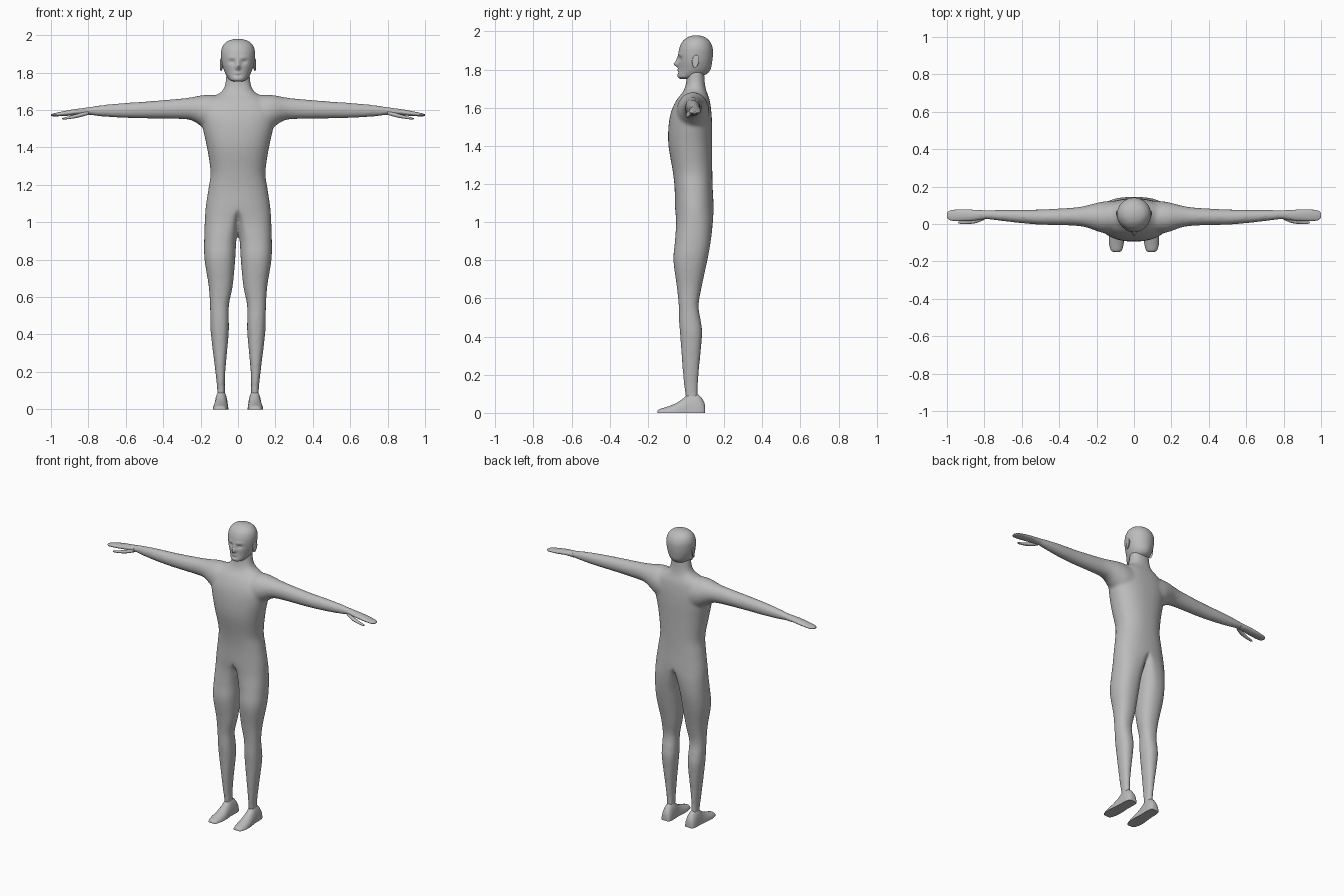
import bpy, bmesh, math

skin = bpy.data.materials.new("plain grey")
skin.diffuse_color = (0.5, 0.5, 0.5, 1)


def smooth_rows(rows, n):
    """Catmull-Rom interpolation between section rows."""
    out = []
    for i in range(len(rows) - 1):
        a, b = rows[max(i - 1, 0)], rows[i]
        c, d = rows[i + 1], rows[min(i + 2, len(rows) - 1)]
        for k in range(n):
            t = k / n
            out.append([0.5 * (2 * q + (r - p) * t + (2 * p - 5 * q + 4 * r - s) * t * t
                               + (3 * q - p - 3 * r + s) * t ** 3)
                        for p, q, r, s in zip(a, b, c, d)])
    return out + [list(rows[-1])]


def loft(bm, rows, section, segs=32, n=4):
    """Skin rings made by section(row, cos, sin) and cap both ends."""
    rings = []
    for row in smooth_rows(rows, n):
        rings.append([bm.verts.new(section(row, math.cos(2 * math.pi * k / segs),
                                           math.sin(2 * math.pi * k / segs)))
                      for k in range(segs)])
    for r0, r1 in zip(rings, rings[1:]):
        for k in range(segs):
            j = (k + 1) % segs
            bm.faces.new((r0[k], r0[j], r1[j], r1[k]))
    bm.faces.new(rings[0][::-1])
    bm.faces.new(rings[-1])


def mirror_all(bm):
    geo = bmesh.ops.duplicate(bm, geom=bm.verts[:] + bm.edges[:] + bm.faces[:])["geom"]
    for v in geo:
        if isinstance(v, bmesh.types.BMVert):
            v.co.x *= -1
    bmesh.ops.reverse_faces(bm, faces=[f for f in geo if isinstance(f, bmesh.types.BMFace)])


def finish(bm, name, angle=60):
    bmesh.ops.recalc_face_normals(bm, faces=bm.faces)
    mesh = bpy.data.meshes.new(name)
    bm.to_mesh(mesh)
    bm.free()
    ob = bpy.data.objects.new(name, mesh)
    bpy.context.collection.objects.link(ob)
    mesh.materials.append(skin)
    bpy.ops.object.select_all(action='DESELECT')
    ob.select_set(True)
    bpy.context.view_layer.objects.active = ob
    bpy.ops.object.shade_smooth_by_angle(angle=math.radians(angle))
    return ob


def power(v, p):
    return math.copysign(abs(v) ** p, v)


# Half torso with leg: z, inner x, split x, outer x, front y, back y
HALF_BODY = [
    (0.04, .070, .090, .112, .005, .070), (0.10, .070, .090, .111, -.005, .062),
    (0.20, .068, .093, .121, -.016, .066), (0.40, .050, .096, .145, -.030, .084),
    (0.47, .049, .097, .148, -.036, .080), (0.56, .048, .098, .150, -.038, .066),
    (0.66, .028, .094, .157, -.048, .082), (0.80, .015, .095, .179, -.066, .112),
    (0.90, .009, .085, .181, -.058, .130), (1.00, -.004, .05, .178, -.052, .141),
    (1.08, -.006, .0, .173, -.058, .145), (1.18, -.006, .0, .158, -.060, .140),
    (1.27, -.006, .0, .147, -.070, .138), (1.40, -.006, .0, .166, -.092, .137),
    (1.50, -.006, .0, .188, -.092, .137), (1.58, -.006, .0, .200, -.078, .133),
    (1.64, -.006, .0, .175, -.050, .124), (1.675, -.006, .0, .125, -.022, .112),
    (1.70, -.006, .0, .086, -.008, .104), (1.74, -.006, .0, .068, .002, .098),
    (1.80, -.006, .0, .062, .005, .095)]


def body_section(r, c, s):
    z, xi, xs, xo, y0, y1 = r
    x = xs + (power(c, .85) * (xo - xs) if c > 0 else power(c, .85) * (xs - xi))
    return x, (y0 + y1) / 2 + power(s, .9) * (y1 - y0) / 2, z


# Arm: x, bottom z, top z, front y, back y
ARM = [(.08, 1.46, 1.675, -.05, .125), (.15, 1.48, 1.682, -.05, .122),
       (.20, 1.515, 1.678, -.038, .113), (.25, 1.545, 1.668, -.020, .100),
       (.32, 1.552, 1.660, -.009, .088), (.50, 1.555, 1.645, -.004, .078),
       (.62, 1.558, 1.637, .006, .077), (.74, 1.566, 1.625, .020, .075),
       (.79, 1.573, 1.617, .026, .073), (.84, 1.577, 1.610, .026, .074)]


def limb_section(r, c, s):
    x, z0, z1, y0, y1 = r
    return x, (y0 + y1) / 2 + c * (y1 - y0) / 2, (z0 + z1) / 2 + s * (z1 - z0) / 2


# Body: torso, legs and arms fused into one smooth skin
bm = bmesh.new()
loft(bm, HALF_BODY, body_section, 40)
loft(bm, ARM, limb_section, 28)
mirror_all(bm)
body = finish(bm, "body")
rem = body.modifiers.new("fuse", 'REMESH')
rem.mode = 'VOXEL'
rem.voxel_size = 0.009
rem.use_smooth_shade = True
sm = body.modifiers.new("soften", 'SMOOTH')
sm.factor, sm.iterations = 0.5, 8

# Hands: palm with fingers held together, one lower finger, and a thumb
PALM = [(.80, 1.573, 1.614, .026, .073), (.86, 1.574, 1.606, .018, .076),
        (.90, 1.570, 1.600, .016, .078), (.95, 1.567, 1.590, .016, .077),
        (.985, 1.566, 1.582, .020, .072), (1.0, 1.569, 1.577, .034, .058)]
THUMB = [(.80, 1.574, 1.594, .022, .050), (.85, 1.560, 1.582, .004, .030),
         (.90, 1.552, 1.568, .000, .020), (.93, 1.549, 1.560, .001, .016),
         (.94, 1.551, 1.556, .005, .011)]
bm = bmesh.new()
loft(bm, PALM, limb_section, 20)
loft(bm, THUMB, limb_section, 14)
mirror_all(bm)
finish(bm, "hands")

# Feet: y, half width, top height, centre x
FOOT = [(.100, .018, .035, .088), (.092, .028, .062, .088), (.065, .033, .095, .089),
        (.020, .033, .105, .090), (-.010, .034, .080, .091), (-.050, .038, .052, .092),
        (-.100, .037, .032, .094), (-.138, .028, .020, .094), (-.149, .016, .012, .094)]


def foot_section(r, c, s):
    y, w, h, cx = r
    if s < 0:
        return cx + w * power(c, .5), y, 0.0
    return cx + w * c * (1.08 - .08 * s), y, h * power(s, .8)


bm = bmesh.new()
loft(bm, FOOT, foot_section, 24)
mirror_all(bm)
finish(bm, "feet")

# Head: z, half width, front y, back y
HEAD = [(1.752, .022, -.030, .020), (1.760, .042, -.043, .055), (1.775, .056, -.045, .105),
        (1.800, .070, -.040, .128), (1.840, .084, -.040, .137), (1.880, .090, -.040, .141),
        (1.915, .090, -.034, .139), (1.945, .080, -.020, .127), (1.967, .058, .004, .105),
        (1.977, .030, .028, .080), (1.980, .006, .048, .060)]


def bump(x, z, cx, cz, sx, sz):
    return math.exp(-((x - cx) / sx) ** 2 - ((z - cz) / sz) ** 2)


def head_section(r, c, s):
    z, w, y0, y1 = r
    x, y = w * c, (y0 + y1) / 2 + s * (y1 - y0) / 2
    if s < 0:
        y -= .024 * bump(x, z, 0, 1.828, .011, .013) + .010 * bump(x, z, 0, 1.850, .009, .018)
        y += .010 * bump(abs(x), z, .032, 1.858, .016, .010)   # eye sockets
        y -= .004 * bump(abs(x), z, .032, 1.880, .022, .008)   # brows
        y -= .005 * bump(x, z, 0, 1.797, .018, .006)           # lips
        y += .004 * bump(x, z, 0, 1.783, .020, .006)           # chin crease
    return x, y, z


bm = bmesh.new()
loft(bm, HEAD, head_section, 72, 5)
finish(bm, "head", 80)

# Ears: flattened shells tilted slightly back
bm = bmesh.new()
bmesh.ops.create_uvsphere(bm, u_segments=20, v_segments=12, radius=1)
for v in bm.verts:
    x, y, z = v.co
    rim = .004 * (y * y + z * z)
    v.co = (.087 + .007 * x + rim + .004 * y, .050 + (.018 + .004 * z) * y + .004 * z,
            1.842 + .034 * z)
mirror_all(bm)
finish(bm, "ears")
